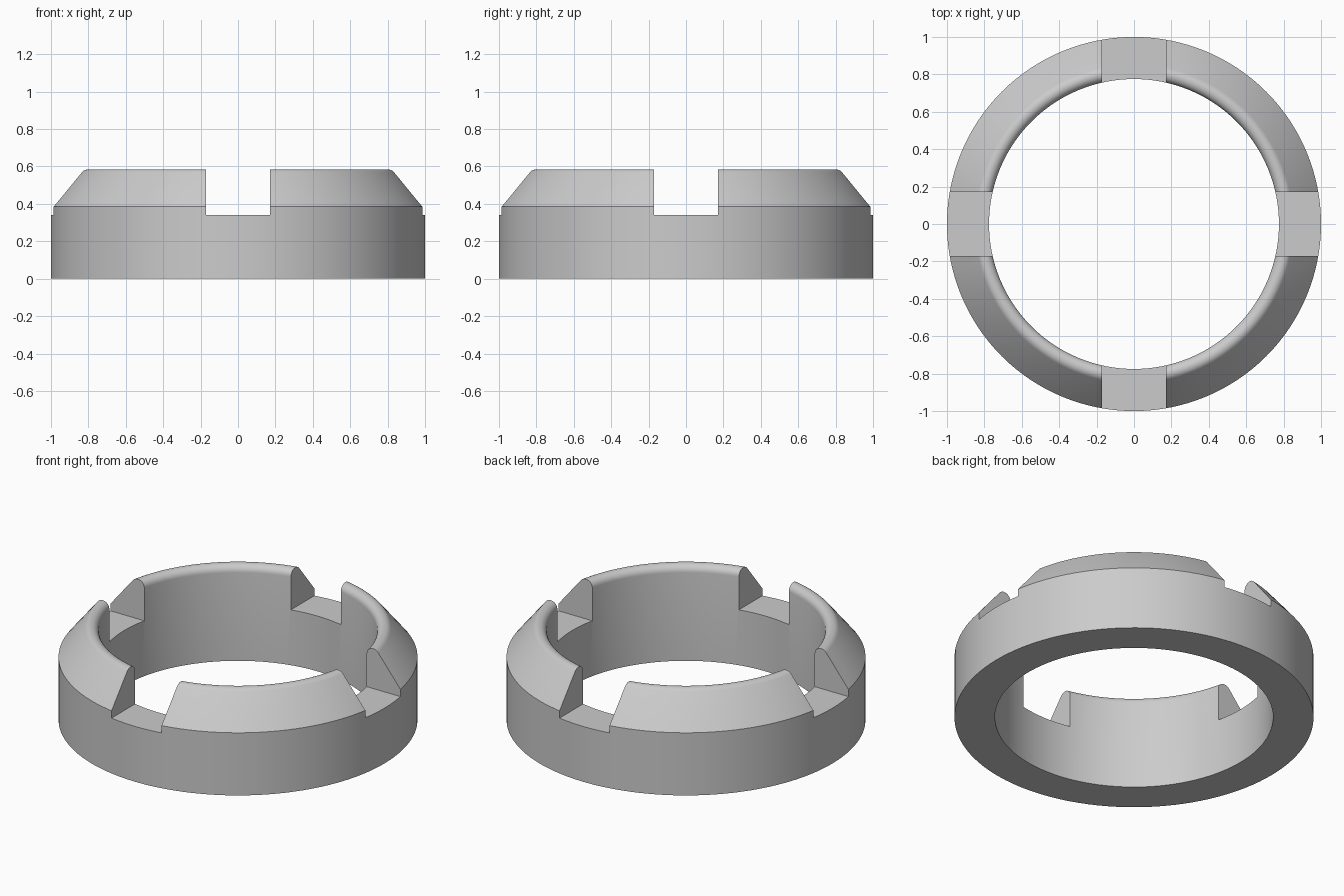
import bpy
import bmesh
import math
from mathutils import Matrix, Vector

old = bpy.data.objects.get("Cube")
if old:
    bpy.data.objects.remove(old, do_unlink=True)

SEGMENTS = 128
OUTER, INNER = 1.0, 0.775
HEIGHT, SHOULDER = 0.585, 0.385
NOTCH_WIDTH, NOTCH_FLOOR = 0.34, 0.34
LIP = 0.043

# Plain grey material
grey = bpy.data.materials.new("light grey")
grey.use_nodes = True
colour = (0.6, 0.6, 0.6, 1)
grey.diffuse_color = colour
grey.node_tree.nodes["Principled BSDF"].inputs["Base Color"].default_value = colour


def add_object(name, bm):
    bmesh.ops.recalc_face_normals(bm, faces=bm.faces)
    mesh = bpy.data.meshes.new(name)
    bm.to_mesh(mesh)
    bm.free()
    mesh.materials.append(grey)
    obj = bpy.data.objects.new(name, mesh)
    bpy.context.collection.objects.link(obj)
    return obj


# Cross-section: straight walls, sloped shoulder and rounded lip
profile = [(INNER, 0), (OUTER, 0), (OUTER, SHOULDER)]
start, steps = math.radians(39), 10
for i in range(steps + 1):
    a = start + (math.pi - start) * i / steps
    profile.append((INNER + LIP + LIP * math.cos(a), HEIGHT - LIP + LIP * math.sin(a)))

# Ring: the cross-section swept around z
bm = bmesh.new()
rings = []
for s in range(SEGMENTS):
    turn = Matrix.Rotation(math.tau * s / SEGMENTS, 3, "Z")
    rings.append([bm.verts.new(turn @ Vector((r, 0, z))) for r, z in profile])
for s in range(SEGMENTS):
    here, there = rings[s], rings[(s + 1) % SEGMENTS]
    for i in range(len(profile)):
        j = (i + 1) % len(profile)
        bm.faces.new((here[i], there[i], there[j], here[j]))
ring = add_object("notched_ring", bm)

# Four notches: two crossing bars cut through the top of the ring
for i in range(2):
    bm = bmesh.new()
    bmesh.ops.create_cube(bm, size=1)
    bmesh.ops.scale(bm, vec=(3, NOTCH_WIDTH, 1), verts=bm.verts)
    bmesh.ops.translate(bm, vec=(0, 0, NOTCH_FLOOR + 0.5), verts=bm.verts)
    bmesh.ops.rotate(bm, matrix=Matrix.Rotation(i * math.pi / 2, 3, "Z"), verts=bm.verts)
    cutter = add_object("notch_cutter", bm)
    cutter.hide_render = True
    cut = ring.modifiers.new("notch", "BOOLEAN")
    cut.operation = "DIFFERENCE"
    cut.solver = "EXACT"
    cut.object = cutter
    bpy.context.view_layer.objects.active = ring
    bpy.ops.object.modifier_apply(modifier=cut.name)
    bpy.data.objects.remove(cutter, do_unlink=True)

# Smooth walls with crisp edges
bpy.ops.object.select_all(action="DESELECT")
ring.select_set(True)
bpy.context.view_layer.objects.active = ring
bpy.ops.object.shade_smooth_by_angle(angle=math.radians(30))
